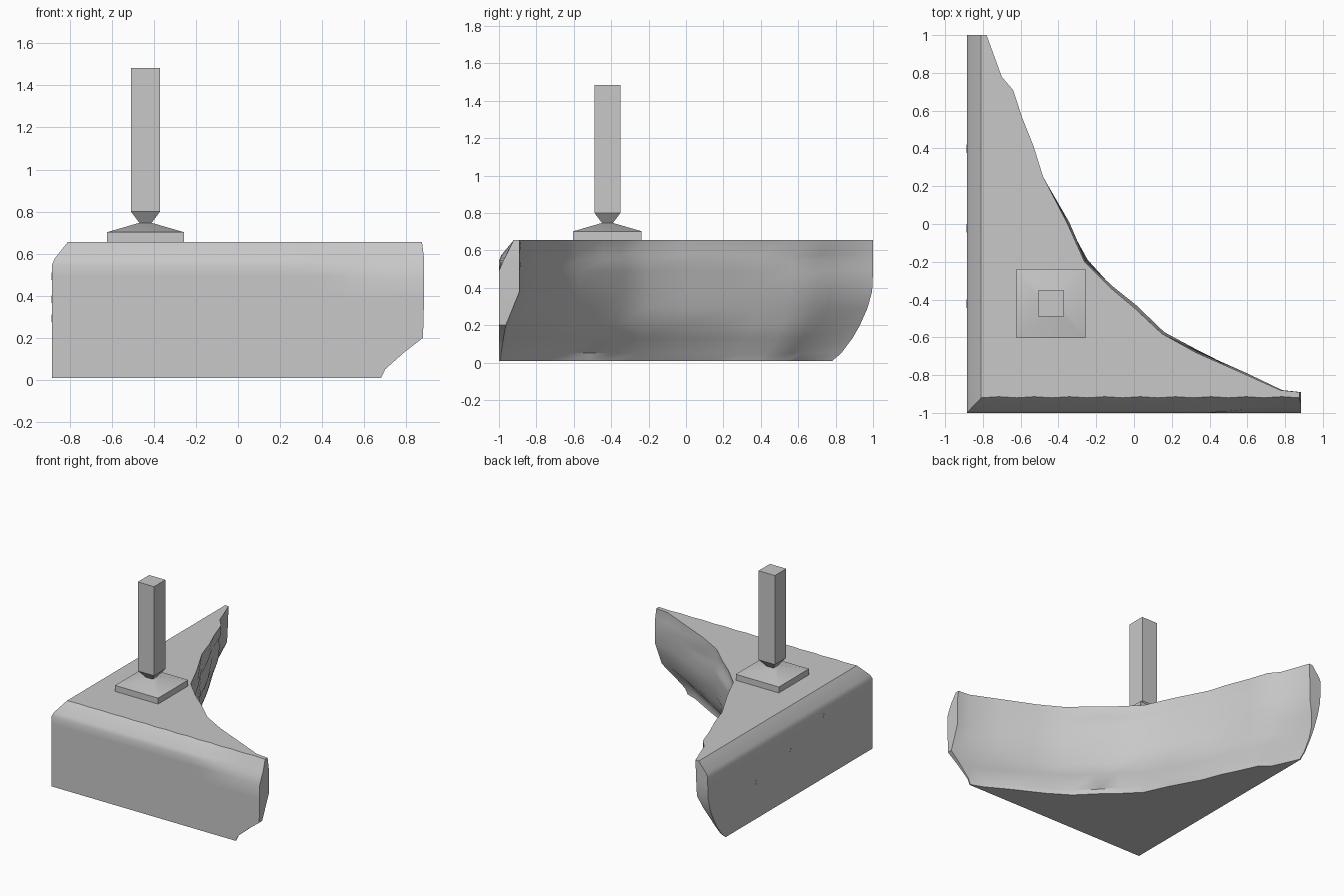
import bpy, bmesh, math, random
from mathutils import Vector

random.seed(4)
cube = bpy.data.objects.get("Cube")
if cube:
    bpy.data.objects.remove(cube)

grey = bpy.data.materials.new("stone grey")
grey.use_nodes = True
colour = (0.58, 0.58, 0.58, 1)
grey.diffuse_color = colour
grey.node_tree.nodes["Principled BSDF"].inputs["Base Color"].default_value = colour


def loft(name, rings, smooth_angle):
    """Skin a stack of closed rings, cap both ends and smooth the shallow edges."""
    bm = bmesh.new()
    loops = [[bm.verts.new(p) for p in ring] for ring in rings]
    n = len(loops[0])
    for low, high in zip(loops, loops[1:]):
        for i in range(n):
            j = (i + 1) % n
            bm.faces.new((low[i], low[j], high[j], high[i]))
    bm.faces.new(loops[0][::-1])
    bm.faces.new(loops[-1])
    bmesh.ops.recalc_face_normals(bm, faces=bm.faces)
    mesh = bpy.data.meshes.new(name)
    bm.to_mesh(mesh)
    bm.free()
    mesh.materials.append(grey)
    obj = bpy.data.objects.new(name, mesh)
    bpy.context.collection.objects.link(obj)
    bpy.ops.object.select_all(action='DESELECT')
    obj.select_set(True)
    bpy.context.view_layer.objects.active = obj
    bpy.ops.object.shade_smooth_by_angle(angle=math.radians(smooth_angle))


# Corner block: straight front and side walls, rough concave broken face
LEFT, FRONT, TOP = -0.885, -1.0, 0.656
STEPS = 18
broken_edge = [(0.88, -0.89), (0.78, -0.88), (0.58, -0.79), (0.33, -0.68), (0.15, -0.58),
               (0.0, -0.44), (-0.12, -0.34), (-0.26, -0.2), (-0.35, 0.0), (-0.48, 0.25),
               (-0.53, 0.41), (-0.59, 0.56), (-0.64, 0.71), (-0.70, 0.78), (-0.78, 1.0)]
# height, reach of the front arm, reach of the side arm, thinning of the tips
levels = [(0.008, 0.68, 0.78, 0.09), (0.05, 0.70, 0.83, 0.09), (0.13, 0.79, 0.89, 0.08),
          (0.2, 0.88, 0.93, 0.07), (0.29, 0.882, 0.97, 0.035), (0.38, 0.885, 0.995, 0.0),
          (0.49, 0.885, 1.0, 0.0), (0.545, 0.885, 1.0, 0.0), (0.575, 0.885, 1.0, 0.0),
          (TOP, 0.875, 1.0, 0.0)]


def chamfer(z, start):
    """Inward slope of the outer walls above the start height."""
    return 0.08 * max(0, (z - start) / (TOP - start))


rings = []
last = len(broken_edge) - 1
for z, reach_x, reach_y, thin in levels:
    left = LEFT + chamfer(z, 0.56) * 0.95
    ring = []
    # Front wall, with a scalloped upper rim and a lower shoulder towards its tip
    for k in range(STEPS + 1):
        x = left + (reach_x - left) * k / STEPS
        tip = min(1, max(0, (x - 0.35) / 0.3))
        y = FRONT + chamfer(z, 0.56 - 0.06 * tip)
        if z == TOP and k % 2:
            y += 0.006
        ring.append(Vector((x, y, z)))
    # Broken face
    scale_x = (reach_x - LEFT) / (0.88 - LEFT)
    scale_y = (reach_y - FRONT) / (1.0 - FRONT)
    belly = math.sin(math.pi * z / TOP)
    for i, (x, y) in enumerate(broken_edge):
        u = 2 * i / last - 1
        p = Vector((LEFT + (x - LEFT) * scale_x, FRONT + (y - FRONT) * scale_y, z))
        # Tips narrow downwards; the side arm is also hollowed along its length
        if u < 0:
            p.y -= thin * u * u
        else:
            p.x -= thin * u * u + 0.035 * belly * min(1, 2 * u) * (1 - 0.7 * u ** 4)
        # Slight middle bulge and chipped unevenness between the rims
        if 0 < i < last and 0.01 < z < TOP:
            push = 0.015 * belly * (1 - u * u) ** 2
            rough = 0.024 if u < 0 and z < 0.35 else 0.012
            push += random.uniform(-rough, 0.004) * (1 - 0.6 * u * u)
            p += Vector((push, push, 0))
        p.x = max(p.x, LEFT + 0.008)
        ring.append(p)
    ring.append(Vector((left, reach_y, z)))
    # Side wall back to the corner
    corner = ring[0].y
    for k in range(1, STEPS):
        ring.append(Vector((left, reach_y + (corner - reach_y) * k / STEPS, z)))
    rings.append(ring)
loft("corner_block", rings, 42)

# Small chips on the side wall
for i, (y, z) in enumerate(((0.4, 0.29), (-0.02, 0.38), (-0.42, 0.49))):
    chip = [[(x, y + dy, z + dz) for dy, dz in ((-0.025, -0.01), (0.02, -0.015), (0.01, 0.02))]
            for x in (LEFT + 0.004, LEFT - 0.002)]
    loft(f"wall_chip_{i + 1}", chip, 30)


# Square foot plate, pinched neck and post
def square(half, z, cx=-0.44, cy=-0.42):
    return [(cx + sx * half, cy + sy * half, z)
            for sx, sy in ((-1, -1), (1, -1), (1, 1), (-1, 1))]


loft("foot_plate", [square(h, z) for h, z in ((0.183, 0.64), (0.183, 0.702), (0.028, 0.747))], 30)
loft("post", [square(h, z) for h, z in ((0.028, 0.745), (0.069, 0.8), (0.069, 1.484))], 30)
